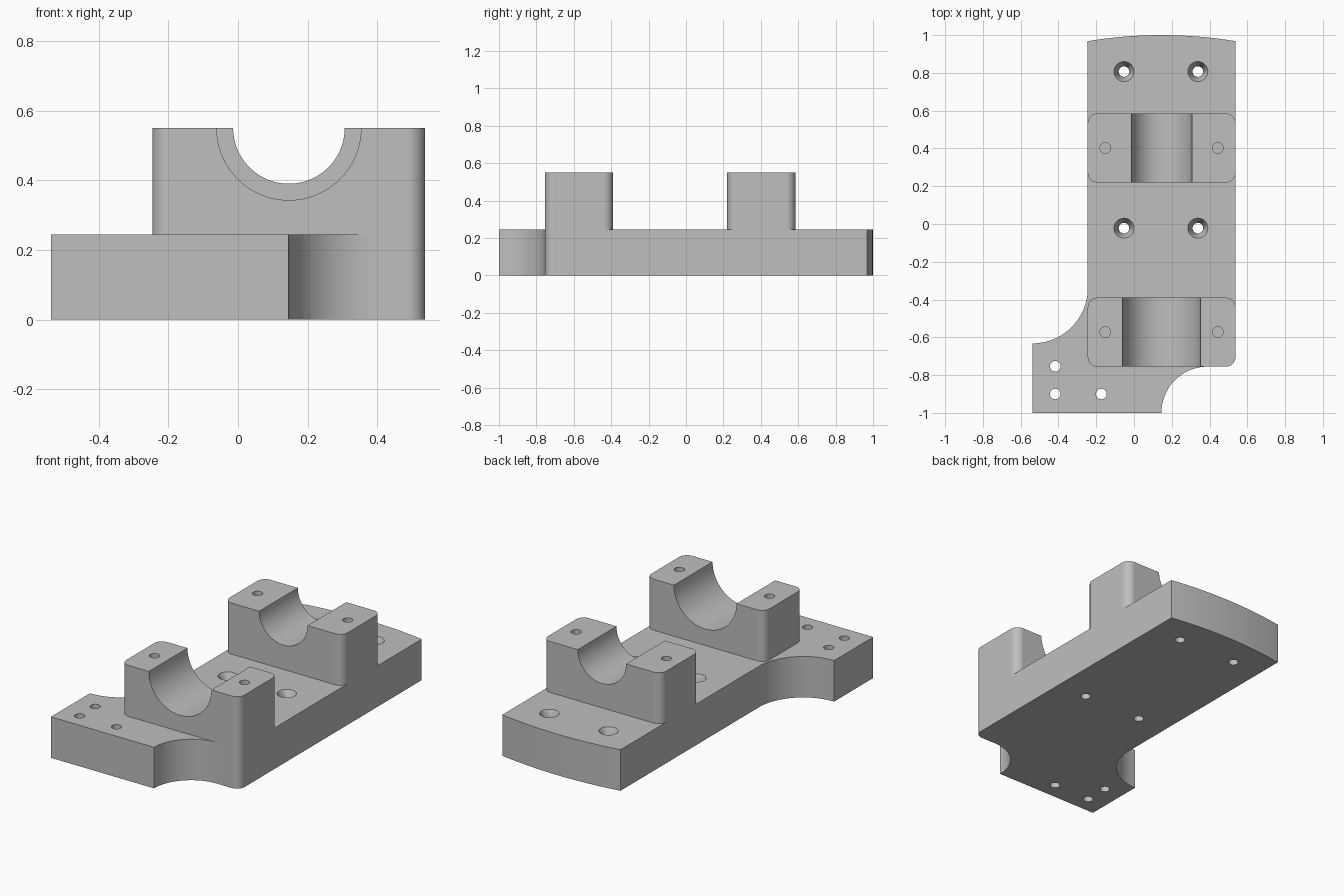
import bpy
import bmesh
from math import cos, sin, radians, asin, degrees
from mathutils import Matrix

default = bpy.data.objects.get("Cube")
if default:
    bpy.data.objects.remove(default, do_unlink=True)

PLATE_TOP, TOP = 0.245, 0.55
LEFT, RIGHT, MID = -0.245, 0.537, 0.146
BOLT_R = 0.028

grey = bpy.data.materials.new("machined_grey")
grey.use_nodes = True
colour = (0.52, 0.52, 0.52, 1)
grey.diffuse_color = colour
grey.node_tree.nodes["Principled BSDF"].inputs["Base Color"].default_value = colour


def arc(cx, cy, r, a0, a1, n=16):
    angles = [radians(a0 + (a1 - a0) * i / n) for i in range(n + 1)]
    return [(cx + r * cos(a), cy + r * sin(a)) for a in angles]


def make_object(name, bm):
    bmesh.ops.recalc_face_normals(bm, faces=bm.faces)
    mesh = bpy.data.meshes.new(name)
    bm.to_mesh(mesh)
    bm.free()
    obj = bpy.data.objects.new(name, mesh)
    bpy.context.collection.objects.link(obj)
    return obj


def extrude(name, outline, z0, z1):
    bm = bmesh.new()
    face = bm.faces.new([bm.verts.new((x, y, z0)) for x, y in outline])
    geom = bmesh.ops.extrude_face_region(bm, geom=[face])["geom"]
    top = [v for v in geom if isinstance(v, bmesh.types.BMVert)]
    bmesh.ops.translate(bm, verts=top, vec=(0, 0, z1 - z0))
    obj = make_object(name, bm)
    obj.data.materials.append(grey)
    return obj


def cut(obj, centre, r_bottom, r_top, length, axis="Z", sides=32):
    """Subtract a cylinder or cone centred at the given point."""
    bm = bmesh.new()
    turn = Matrix.Rotation(radians(90), 4, "X") if axis == "Y" else Matrix()
    bmesh.ops.create_cone(bm, cap_ends=True, segments=sides, radius1=r_bottom,
                          radius2=r_top, depth=length,
                          matrix=Matrix.Translation(centre) @ turn)
    cutter = make_object("cutter", bm)
    cutter.hide_render = True
    mod = obj.modifiers.new("cut", "BOOLEAN")
    mod.operation = "DIFFERENCE"
    mod.solver = "EXACT"
    mod.object = cutter
    bpy.context.view_layer.objects.active = obj
    bpy.ops.object.modifier_apply(modifier=mod.name)
    bpy.data.objects.remove(cutter, do_unlink=True)


def finish(obj):
    bpy.ops.object.select_all(action="DESELECT")
    obj.select_set(True)
    bpy.context.view_layer.objects.active = obj
    bpy.ops.object.shade_smooth_by_angle(angle=radians(30))
    weighted = obj.modifiers.new("flat_face_normals", "WEIGHTED_NORMAL")
    weighted.keep_sharp = True


# Base plate: foot, front notch, rounded corner, bowed back end, side sweep
bow_r = 2.405
half = degrees(asin((RIGHT - MID) / bow_r))
outline = [(-RIGHT, -1)]
outline += arc(0.39, -1, 0.245, 180, 90, 24)
outline += arc(RIGHT - 0.05, -0.705, 0.05, -90, 0, 8)
outline += arc(MID, 1 - bow_r, bow_r, 90 - half, 90 + half, 20)
outline += arc(-RIGHT, -0.34, RIGHT + LEFT, 0, -90, 24)
plate = extrude("base_plate", outline, 0, PLATE_TOP)

# Countersunk screw holes
for x in (-0.053, 0.338):
    for y in (-0.022, 0.807):
        cut(plate, (x, y, 0.12), BOLT_R, BOLT_R, 0.5)
        cut(plate, (x, y, PLATE_TOP - 0.025), 0.018, 0.063, 0.09)

# Plain through holes in the foot
for x, y in ((-0.417, -0.753), (-0.417, -0.9), (-0.173, -0.9)):
    cut(plate, (x, y, 0.12), BOLT_R, BOLT_R, 0.5)
finish(plate)


# Saddle supports: rounded block, half-round bore, two blind bolt holes
def saddle(name, y0, y1, bore):
    r = 0.05
    block = []
    for cx, cy, a in ((RIGHT - r, y0 + r, -90), (RIGHT - r, y1 - r, 0),
                      (LEFT + r, y1 - r, 90), (LEFT + r, y0 + r, 180)):
        block += arc(cx, cy, r, a, a + 90, 8)
    obj = extrude(name, block, PLATE_TOP, TOP)
    y = (y0 + y1) / 2
    cut(obj, (MID, y, TOP), bore, bore, 1, "Y", 96)
    for side in (-1, 1):
        cut(obj, (MID + side * 0.298, y, TOP), BOLT_R, BOLT_R, 0.4)
    finish(obj)


saddle("front_saddle", -0.755, -0.39, 0.207)
saddle("back_saddle", 0.22, 0.585, 0.16)
